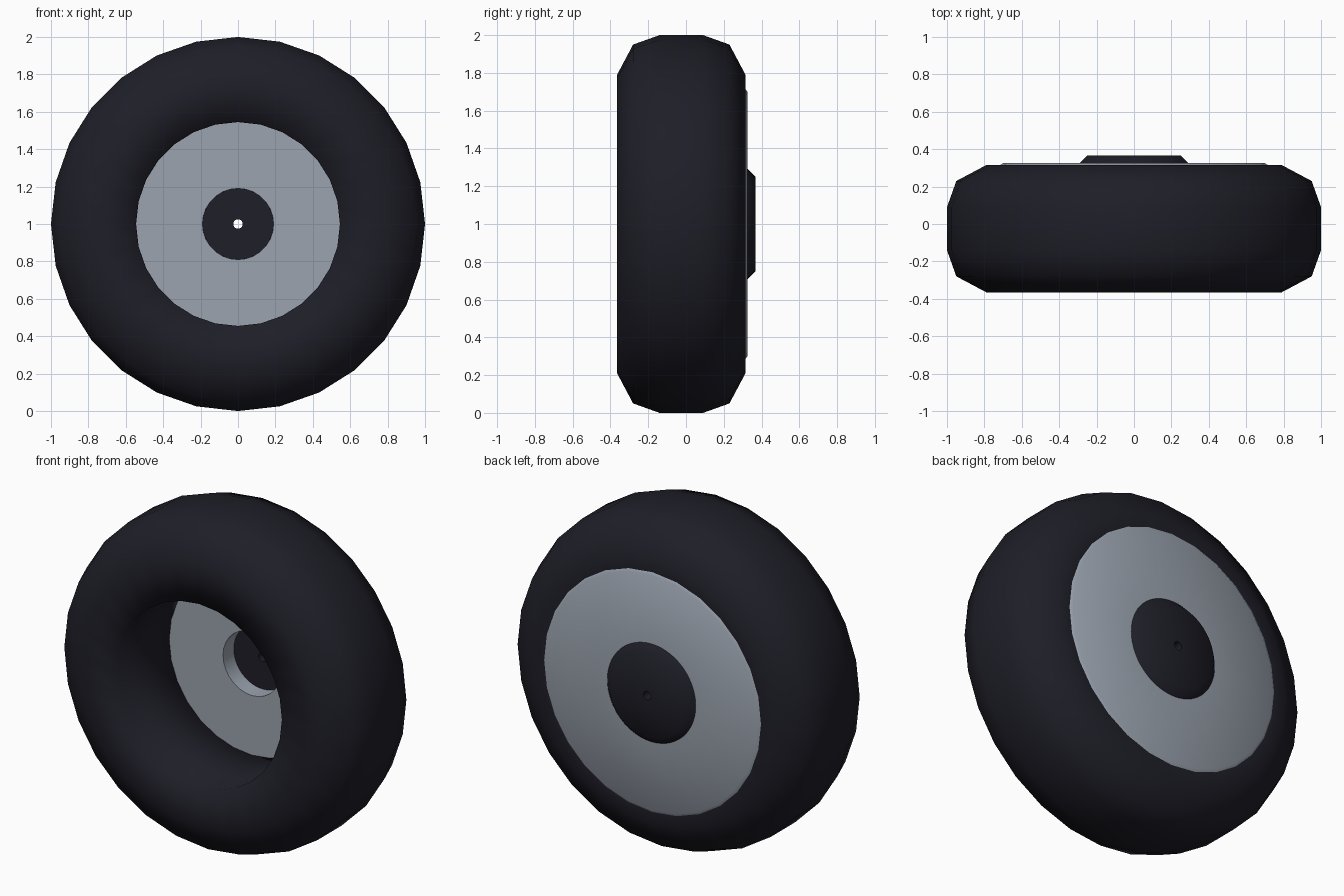
import bpy, bmesh, math

cube = bpy.data.objects.get("Cube")
if cube:
    bpy.data.objects.remove(cube)


def material(name, rgb):
    m = bpy.data.materials.new(name)
    m.use_nodes = True
    m.diffuse_color = (*rgb, 1)
    m.node_tree.nodes["Principled BSDF"].inputs["Base Color"].default_value = (*rgb, 1)
    return m


rubber = material("dark rubber", (0.013, 0.013, 0.021))
metal = material("grey metal", (0.33, 0.37, 0.43))


def lathe(name, profile, sides, mat, angle):
    """Spin a closed (radius, y) profile around the axle, at height 1."""
    bm = bmesh.new()
    rings = []
    for r, y in profile:
        turns = [2 * math.pi * i / sides for i in range(sides)]
        rings.append([bm.verts.new((r * math.sin(t), y, 1 + r * math.cos(t))) for t in turns])
    for a, b in zip(rings, rings[1:] + rings[:1]):
        for i in range(sides):
            j = (i + 1) % sides
            bm.faces.new((a[i], a[j], b[j], b[i]))
    bmesh.ops.recalc_face_normals(bm, faces=bm.faces)
    mesh = bpy.data.meshes.new(name)
    bm.to_mesh(mesh)
    bm.free()
    mesh.materials.append(mat)
    obj = bpy.data.objects.new(name, mesh)
    bpy.context.collection.objects.link(obj)
    bpy.ops.object.select_all(action="DESELECT")
    obj.select_set(True)
    bpy.context.view_layer.objects.active = obj
    bpy.ops.object.shade_smooth_by_angle(angle=math.radians(angle))


# Tyre: rounded tread, flat side walls and a straight bore, mirrored about its middle
half = [(1.0, 0.115), (0.95, 0.255), (0.79, 0.34), (0.545, 0.34)]
mid = -0.025
tyre = [(r, mid + y) for r, y in half] + [(r, mid - y) for r, y in reversed(half)]
lathe("tyre", tyre, 28, rubber, 120)

# Wheel disc: plug deep in the bore with a wide rear cover
disc = [(0.19, 0.13), (0.548, 0.13), (0.548, 0.29), (0.72, 0.312), (0.70, 0.325), (0.19, 0.325)]
lathe("wheel_disc", disc, 28, metal, 35)

# Hub cap: dark plug closing the recess, with a bevelled rear rim and a small axle hole
hub = [(0.025, 0.23), (0.189, 0.23), (0.189, 0.319), (0.298, 0.319), (0.25, 0.367), (0.025, 0.367)]
lathe("hub_cap", hub, 56, rubber, 60)
